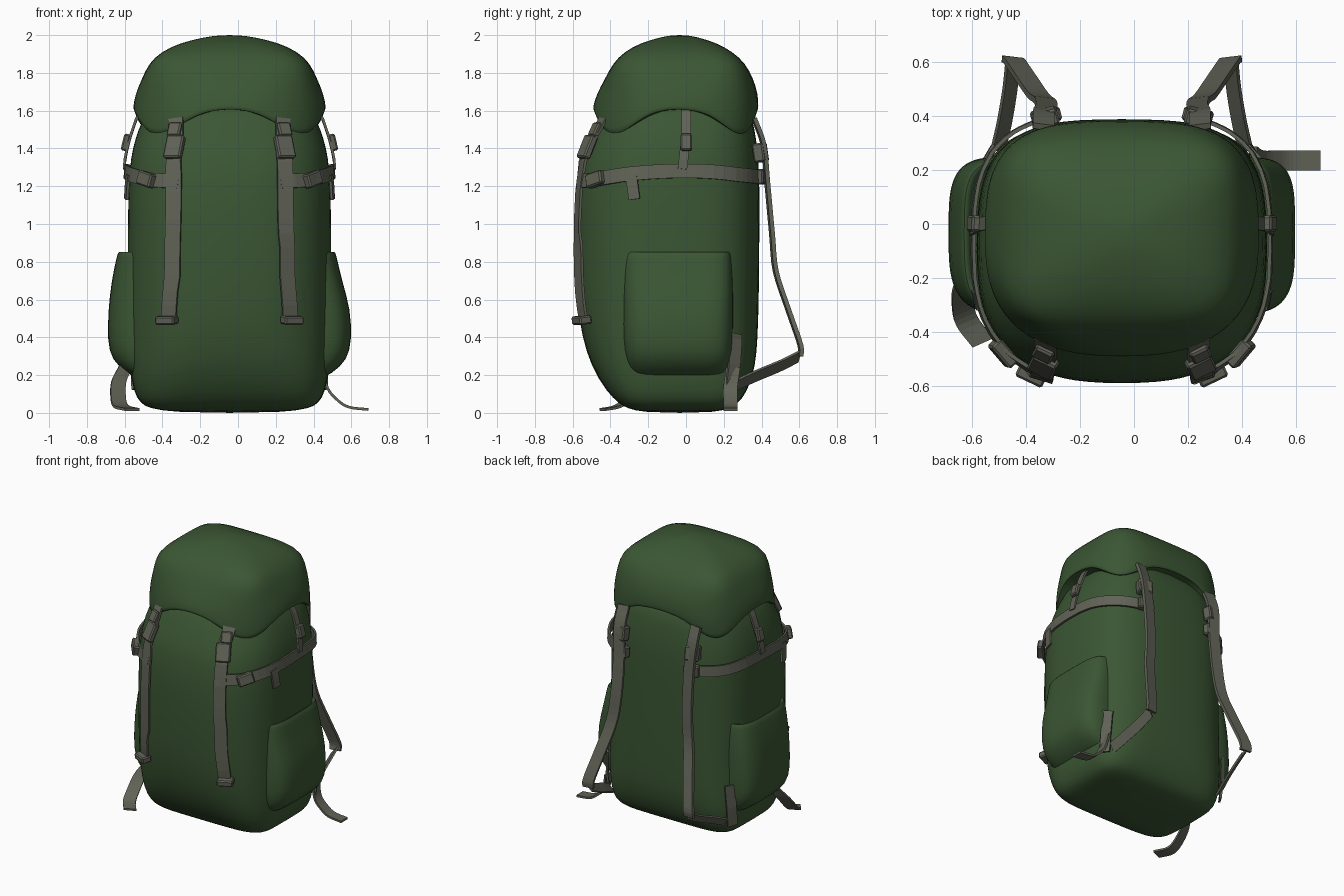
import bpy, bmesh
from math import cos, sin, pi, copysign
from mathutils import Vector, Matrix
from mathutils.bvhtree import BVHTree

if "Cube" in bpy.data.objects:
    bpy.data.objects.remove(bpy.data.objects["Cube"])

MID = -0.045  # centre line of the pack


def material(name, rgb):
    m = bpy.data.materials.new(name)
    m.use_nodes = True
    m.diffuse_color = (*rgb, 1)
    m.node_tree.nodes["Principled BSDF"].inputs["Base Color"].default_value = (*rgb, 1)
    return m


GREEN = material("forest green fabric", (0.044, 0.094, 0.034))
WEBBING = material("grey olive webbing", (0.118, 0.124, 0.094))


def finish(name, bm, mat, smooth=False):
    bmesh.ops.recalc_face_normals(bm, faces=bm.faces[:])
    mesh = bpy.data.meshes.new(name)
    bm.to_mesh(mesh)
    bm.free()
    mesh.materials.append(mat)
    ob = bpy.data.objects.new(name, mesh)
    bpy.context.collection.objects.link(ob)
    if smooth:
        bpy.ops.object.select_all(action="DESELECT")
        ob.select_set(True)
        bpy.context.view_layer.objects.active = ob
        bpy.ops.object.shade_smooth_by_angle(angle=1.0)
    return ob


def loft(name, rows, cx, wave=0.0, n=40):
    """Stack rounded-square rings; a row is height, half width, front y, back y, squareness."""
    bm = bmesh.new()
    rings = []
    for z, hx, yf, yb, p in rows:
        ring = []
        fade = max(0.0, min(1.0, (1.85 - z) / 0.3))
        for i in range(n):
            a = 2 * pi * i / n
            c, s = cos(a), sin(a)
            e = 2 / (p + 0.6 if s > 0 else p)
            x = cx + hx * copysign(abs(c) ** e, c)
            y = (yf + yb) / 2 + (yb - yf) / 2 * copysign(abs(s) ** e, s)
            ring.append(bm.verts.new((x, y, z + fade * wave * (cos(4 * a) - 0.15))))
        rings.append(ring)
    for low, high in zip(rings, rings[1:]):
        for i in range(n):
            j = (i + 1) % n
            bm.faces.new((low[i], low[j], high[j], high[i]))
    bm.faces.new(rings[0][::-1])
    bm.faces.new(rings[-1])
    bmesh.ops.recalc_face_normals(bm, faces=bm.faces[:])
    tree = BVHTree.FromBMesh(bm)
    ob = finish(name, bm, GREEN, smooth=True)
    soft = ob.modifiers.new("soft", "SUBSURF")
    soft.levels = soft.render_levels = 1
    return tree


# Main bag, boxy at the base and rounder towards the top
surface = loft("main_bag", [
    (0.0, 0.28, -0.22, 0.15, 4.5), (0.025, 0.43, -0.315, 0.235, 5.5), (0.05, 0.47, -0.355, 0.275, 5),
    (0.11, 0.51, -0.42, 0.325, 4), (0.25, 0.53, -0.505, 0.37, 3.2), (0.40, 0.54, -0.55, 0.38, 2.8),
    (0.60, 0.54, -0.585, 0.387, 2.65), (1.0, 0.54, -0.595, 0.39, 2.6), (1.2, 0.535, -0.585, 0.39, 2.6),
    (1.35, 0.525, -0.56, 0.385, 2.6), (1.45, 0.50, -0.515, 0.372, 2.6), (1.55, 0.465, -0.465, 0.355, 2.6),
    (1.7, 0.38, -0.38, 0.30, 2.6)], MID)

# Overhanging lid with a rim that dips at the corners
loft("lid", [
    (1.57, 0.48, -0.455, 0.355, 2.5), (1.545, 0.508, -0.492, 0.38, 2.5), (1.565, 0.512, -0.495, 0.385, 2.5),
    (1.65, 0.50, -0.475, 0.382, 2.75), (1.75, 0.465, -0.43, 0.358, 3.4), (1.85, 0.428, -0.388, 0.315, 4.6),
    (1.91, 0.365, -0.33, 0.25, 4), (1.96, 0.26, -0.24, 0.16, 3), (1.99, 0.13, -0.13, 0.06, 2.4),
    (2.0, 0.045, -0.07, 0.0, 2)], MID, wave=0.07)

# Side pockets, open at the top
for side, label, lip, square in ((1, "left", 0.165, 3.6), (-1, "right", 0.195, 3.2)):
    loft(label + "_pocket", [
        (0.17, 0.06, -0.25, 0.17, 3), (0.205, 0.14, -0.29, 0.21, square), (0.28, 0.225, -0.32, 0.24, square),
        (0.38, 0.247, -0.335, 0.25, square), (0.55, 0.242, -0.335, 0.25, square),
        (0.70, 0.03 + lip, -0.335, 0.25, square), (0.84, lip, -0.335, 0.24, square),
        (0.856, lip - 0.008, -0.33, 0.235, square), (0.85, lip - 0.028, -0.31, 0.22, square),
        (0.78, lip - 0.045, -0.30, 0.21, square)], MID + side * 0.40)


def snap(p, gap):
    loc, normal = surface.find_nearest(Vector(p))[:2]
    return loc + normal * gap, normal


def smooth_path(pts, steps=4):
    """Catmull-Rom path through the points."""
    v = [Vector(p) for p in pts]
    v = [2 * v[0] - v[1]] + v + [2 * v[-1] - v[-2]]
    out = []
    for a, b, c, d in zip(v, v[1:], v[2:], v[3:]):
        for k in range(steps):
            t = k / steps
            out.append(0.5 * (2 * b + (c - a) * t + (2 * a - 5 * b + 4 * c - d) * t * t
                              + (3 * b - a - 3 * c + d) * t ** 3))
    return out + [v[-2]]


def strap(name, pts, width, across=None, gap=0.018, thick=0.014):
    """Webbing band, laid on the bag unless a direction across it is given."""
    path = smooth_path(pts)
    normals = [None] * len(path)
    if across is None:
        path, normals = zip(*[snap(p, gap) for p in path])
    bm = bmesh.new()
    pairs = []
    for i, p in enumerate(path):
        tangent = path[min(i + 1, len(path) - 1)] - path[max(i - 1, 0)]
        w = Vector(across) if across else tangent.cross(normals[i])
        w = w.normalized() * width / 2
        pairs.append((bm.verts.new(p - w), bm.verts.new(p + w)))
    for (a, b), (c, d) in zip(pairs, pairs[1:]):
        bm.faces.new((a, b, d, c))
    mod = finish(name, bm, WEBBING).modifiers.new("thickness", "SOLIDIFY")
    mod.thickness, mod.offset = thick, 0


def buckle(name, p, size, along=(0, 0, 1), gap=0.025):
    """Bevelled block lying on the bag; size is width, length, thickness."""
    loc, n = snap(p, gap)
    t = Vector(along)
    t = (t - n * t.dot(n)).normalized()
    rot = Matrix((t.cross(n), t, n)).transposed().to_4x4()
    bm = bmesh.new()
    bmesh.ops.create_cube(bm, size=1, matrix=Matrix.Translation(loc) @ rot @ Matrix.Diagonal((*size, 1)))
    finish(name, bm, WEBBING).modifiers.new("bevel", "BEVEL").width = 0.008


for s, label in ((1, "left"), (-1, "right")):
    def at(x, y, z):
        return (MID + s * x, y, z)

    # Front lid straps with top and bottom buckles
    strap(label + "_front_strap", [at(0.30, -0.47, 1.58), at(0.30, -0.55, 1.4), at(0.305, -0.6, 1.1),
                                   at(0.315, -0.6, 0.8), at(0.33, -0.56, 0.49)], 0.085, gap=0.022)
    buckle(label + "_front_buckle", at(0.305, -0.55, 1.42), (0.10, 0.13, 0.04), gap=0.028)
    buckle(label + "_front_buckle_tip", at(0.30, -0.5, 1.51), (0.075, 0.08, 0.03), gap=0.032)
    buckle(label + "_front_anchor", at(0.335, -0.56, 0.49), (0.11, 0.045, 0.07), gap=0.035)

    # Compression strap around the side
    strap(label + "_side_strap", [at(0.27, -0.57, 1.225), at(0.42, -0.48, 1.235), at(0.53, -0.3, 1.265),
                                  at(0.56, -0.1, 1.28), at(0.56, 0.1, 1.28), at(0.52, 0.3, 1.265),
                                  at(0.40, 0.4, 1.255), at(0.27, 0.42, 1.25)], 0.075, gap=0.022)
    buckle(label + "_side_buckle", at(0.43, -0.47, 1.235), (0.075, 0.11, 0.05), along=at(0, 1, 0.1), gap=0.032)
    strap(label + "_side_strap_end", [at(0.53, -0.29, 1.26), at(0.53, -0.28, 1.2), at(0.53, -0.27, 1.13)],
          0.06, gap=0.025)

    # Short strap holding the side of the lid
    strap(label + "_lid_side_strap", [at(0.46, 0.0, 1.62), at(0.5, 0.0, 1.47), at(0.53, -0.02, 1.29)],
          0.05, gap=0.03)
    buckle(label + "_lid_side_buckle", at(0.5, 0.0, 1.42), (0.06, 0.09, 0.035), gap=0.045)

    # Padded shoulder strap with thin webbing returning to the base
    strap(label + "_shoulder_strap", [at(0.29, 0.36, 1.56), at(0.29, 0.41, 1.42), at(0.28, 0.43, 1.22),
                                      at(0.285, 0.455, 0.95), at(0.31, 0.475, 0.75), at(0.355, 0.54, 0.55),
                                      at(0.40, 0.605, 0.36), at(0.405, 0.605, 0.30)], 0.08,
          across=(s, 0.12, 0), thick=0.022)
    strap(label + "_lower_webbing", [at(0.405, 0.60, 0.30), at(0.415, 0.50, 0.25), at(0.435, 0.38, 0.20),
                                     at(0.46, 0.27, 0.15)], 0.075, across=(s * 0.6, 0.2, 0.8))
    buckle(label + "_shoulder_buckle", at(0.29, 0.41, 1.38), (0.10, 0.10, 0.06), gap=0.035)
    buckle(label + "_shoulder_anchor", at(0.28, 0.4, 1.25), (0.11, 0.08, 0.05), gap=0.03)
    strap(label + "_base_anchor", [at(0.5, 0.27, 0.42), at(0.5, 0.26, 0.3), at(0.5, 0.24, 0.12)], 0.07)

# Loose strap ends trailing on the ground
strap("left_loose_end", [(0.45, 0.25, 0.24), (0.475, 0.235, 0.13), (0.53, 0.235, 0.065),
                         (0.59, 0.235, 0.03), (0.69, 0.235, 0.018)], 0.075, across=(0, 1, 0))
strap("right_loose_end", [(-0.59, -0.16, 0.25), (-0.63, -0.22, 0.17), (-0.635, -0.29, 0.09),
                          (-0.62, -0.36, 0.035), (-0.56, -0.44, 0.018)], 0.085, across=(0.9, 0.4, 0))
